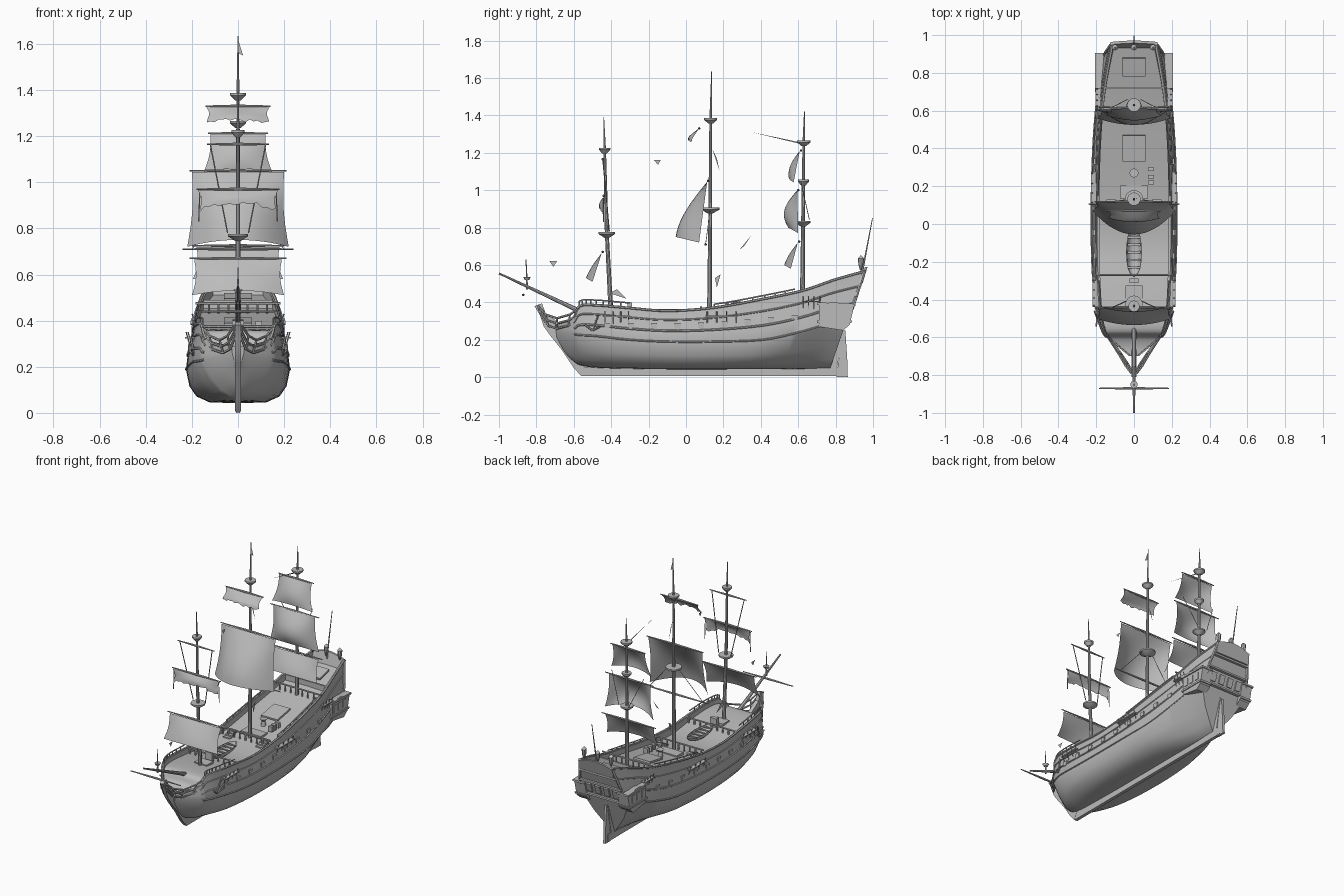
import bpy, bmesh, math, random
from mathutils import Vector, Matrix

if "Cube" in bpy.data.objects:
    bpy.data.objects.remove(bpy.data.objects["Cube"])

random.seed(3)
grey = bpy.data.materials.new("weathered grey")
grey.diffuse_color = (0.5, 0.5, 0.5, 1)
grey.use_nodes = True
grey.node_tree.nodes["Principled BSDF"].inputs["Base Color"].default_value = grey.diffuse_color


def finish(name, bm):
    bmesh.ops.recalc_face_normals(bm, faces=bm.faces)
    me = bpy.data.meshes.new(name)
    bm.to_mesh(me)
    bm.free()
    me.materials.append(grey)
    ob = bpy.data.objects.new(name, me)
    bpy.context.collection.objects.link(ob)
    return ob


def tube(name, pts, radii, n=8):
    """Round spar or rope through points; radii is one number or one per point."""
    bm = bmesh.new()
    pts = [Vector(p) for p in pts]
    if not isinstance(radii, (list, tuple)):
        radii = [radii] * len(pts)
    for a, b, ra, rb in zip(pts, pts[1:], radii, radii[1:]):
        d = b - a
        m = Matrix.Translation((a + b) / 2) @ d.to_track_quat('Z', 'Y').to_matrix().to_4x4()
        bmesh.ops.create_cone(bm, cap_ends=True, segments=n, radius1=ra, radius2=rb, depth=d.length, matrix=m)
    return finish(name, bm)


def box(name, c, s, rx=0):
    bm = bmesh.new()
    m = Matrix.Translation(c) @ Matrix.Rotation(rx, 4, 'X') @ Matrix.Diagonal((*s, 1))
    bmesh.ops.create_cube(bm, size=1, matrix=m)
    return finish(name, bm)


def plate(name, yz, x0, x1):
    """Side profile in y, z extruded from x0 to x1."""
    bm = bmesh.new()
    a = [bm.verts.new((x0, y, z)) for y, z in yz]
    b = [bm.verts.new((x1, y, z)) for y, z in yz]
    bm.faces.new(a)
    bm.faces.new(b[::-1])
    for i in range(len(yz)):
        j = (i + 1) % len(yz)
        bm.faces.new((a[i], a[j], b[j], b[i]))
    return finish(name, bm)


# Hull stations: y low, y high, keel z, floor w, max w, max z, top w, top z, deck z
ST = [(-.69, -.70, .20, .008, .025, .26, .025, .29, .28),
      (-.64, -.65, .12, .015, .09, .24, .085, .30, .28),
      (-.59, -.60, .075, .03, .15, .23, .14, .32, .30),
      (-.56, -.57, .062, .042, .17, .225, .158, .38, .35),
      (-.48, -.48, .05, .065, .197, .22, .178, .385, .355),
      (-.30, -.30, .045, .10, .217, .20, .19, .37, .335),
      (-.10, -.10, .042, .12, .225, .19, .195, .355, .31),
      (.15, .15, .042, .12, .225, .19, .195, .372, .335),
      (.40, .42, .042, .08, .217, .20, .187, .42, .385),
      (.58, .63, .042, .035, .203, .24, .172, .465, .43),
      (.70, .79, .045, .016, .187, .28, .15, .52, .47),
      (.77, .95, .045, .012, .172, .30, .12, .565, .51)]


def section(s):
    yb, yt, zb, wb, wm, zm, wt, zt, zd = s
    f = min(1, wb / .09)
    h, g = zm - zb, zt - zm
    p = [(0, zb), (wb, zb + .004), (wb + (wm - wb) * (.18 + .37 * f), zb + h * .2),
         (wb + (wm - wb) * (.55 + .3 * f), zb + h * .5), (wm, zm), (wm + (wt - wm) * .25, zm + g * .35),
         (wt + (wm - wt) * .25, zm + g * .7), (wt, zt), (wt - .012, zt), (wt - .012, zd), (0, zd + .004)]
    return [Vector((x, yb + (yt - yb) * (z - zb) / (zt - zb), z)) for x, z in p]


def catmull(a, b, c, d, t):
    return tuple(.5 * (2 * q + (r - p) * t + (2 * p - 5 * q + 4 * r - s) * t * t + (3 * q - p - 3 * r + s) * t ** 3)
                 for p, q, r, s in zip(a, b, c, d))


ext = [ST[0]] + ST + [ST[-1]]
SEC = [section(catmull(*ext[i:i + 4], k / 4)) for i in range(len(ST) - 1) for k in range(4)] + [section(ST[-1])]


def hull_x(y, z):
    """Half width of the hull at a side position."""
    row = []
    for s in SEC:
        for a, b in zip(s[:7], s[1:8]):
            if a.z <= z <= b.z:
                row.append(a.lerp(b, (z - a.z) / max(1e-6, b.z - a.z)))
                break
    for a, b in zip(row, row[1:]):
        if a.y <= y <= b.y:
            return a.lerp(b, (y - a.y) / max(1e-6, b.y - a.y)).x
    return .18


# Hull with bulwarks and deck
bm = bmesh.new()
rings = [[bm.verts.new(p) for p in s + [Vector((-q.x, q.y, q.z)) for q in s[-2:0:-1]]] for s in SEC]
for r, q in zip(rings, rings[1:]):
    for i in range(len(r)):
        j = (i + 1) % len(r)
        bm.faces.new((r[i], r[j], q[j], q[i]))
bm.faces.new(rings[0])
bm.faces.new(rings[-1])
finish("hull", bm)

# Keel, stem, sternpost, rudder
plate("keel", [(-.56, .005), (.84, .005), (.84, .055), (-.54, .055)], -.011, .011)
plate("stem", [(-.56, .005), (-.60, .05), (-.66, .14), (-.72, .215), (-.76, .27), (-.78, .33), (-.81, .38),
               (-.77, .395), (-.75, .34), (-.69, .30), (-.62, .25), (-.54, .05)], -.012, .012)
plate("sternpost", [(.74, .01), (.80, .01), (.845, .26), (.78, .26)], -.011, .011)
plate("rudder", [(.805, 0), (.865, 0), (.862, .1), (.852, .25), (.835, .25)], -.008, .008)

for s in (-1, 1):
    flip = lambda p: (p[0] * s, p[1], p[2])
    # Wales and top rails follow the hull lines
    for idx, r in ((4, .005), (5, .006), (6, .005), (7, .007)):
        tube("wale", [flip(q[idx]) for q in SEC[8:]], r, 6)
    # Forecastle railing and quarterdeck railing
    for lo, hi, h in ((-.57, -.30, .027), (.12, .62, .018)):
        run = [q[7] + Vector((-.006, 0, h)) for q in SEC if lo <= q[7].y <= hi]
        tube("railing", [flip(p) for p in run], .004, 6)
        for a, b in zip(run, run[1:]):
            tube("railing_post", [flip(a), flip(a - Vector((0, 0, h)))], .004, 6)
    # Beakhead rails and ribs
    top = [(.155, -.57, .37), (.125, -.62, .335), (.08, -.69, .315), (.045, -.75, .335), (.015, -.79, .38)]
    low = [(.145, -.58, .30), (.11, -.63, .275), (.065, -.69, .26), (.035, -.735, .275), (.012, -.775, .33)]
    mid = [Vector(a).lerp(Vector(b), .5) for a, b in zip(top, low)]
    for line in (top, mid, low):
        tube("head_rail", [flip(p) for p in line], .006, 6)
    for a, b in zip(top, low):
        tube("head_rib", [flip(a), flip(b)], .005, 6)
    # Quarter gallery with windows
    plate("quarter_gallery", [(.71, .27), (.84, .25), (.875, .28), (.90, .385), (.80, .40), (.71, .395)],
          s * .12, s * .198)
    plate("gallery_sill", [(.70, .29), (.885, .29), (.888, .302), (.70, .302)], s * .12, s * .204)
    plate("gallery_cornice", [(.70, .385), (.905, .38), (.905, .392), (.70, .40)], s * .12, s * .206)
    for y in (.74, .79, .84):
        box("gallery_window", (s * .199, y, .343), (.006, .03, .05))
    # Gunport lids along the side
    for i in range(9):
        y = -.42 + i * .125
        z = .275 + .1 * max(0, y) ** 1.5
        box("gunport", (s * hull_x(y, z), y, z), (.012, .032, .028))
    # Channels for the shrouds with deadeyes
    for y, z, l in ((-.37, .325, .14), (.19, .325, .17), (.67, .405, .1)):
        x = hull_x(y, z)
        box("channel", (s * (x + .01), y, z), (.035, l, .007))
        for k in range(4):
            tube("chain_plate", [(s * (x + .024), y + l * (k / 3 - .5) * .9, z + .025),
                                 (s * x, y + l * (k / 3 - .5) * .9, z - .06)], .003, 5)
    # Hanging anchor
    tube("anchor_shank", [(s * .19, -.50, .25), (s * .205, -.47, .33)], .005, 6)
    tube("anchor_arms", [(s * .20, -.54, .28), (s * .195, -.50, .25), (s * .21, -.46, .27)], .005, 6)
    # Carved stern side post and stairs
    tube("stern_post_trim", [(s * .165, .865, .30), (s * .15, .91, .43), (s * .118, .955, .57)], .009, 6)
    for k in range(4):
        box("stair", (s * .12, .06 + k * .02, .325 + k * .008), (.05, .02, .012))

# Transom: arched top board, ledges and windows
bm = bmesh.new()
arc = [(x / 10 * .125, .565 + .025 * math.cos(x / 10 * math.pi / 2)) for x in range(-10, 11)]
loop = [(-.125, .50)] + arc + [(.125, .50)]
f = bm.faces.new([bm.verts.new((x, .945 + (z - .55) * .3, z)) for x, z in loop])
g = bmesh.ops.extrude_face_region(bm, geom=[f])
bmesh.ops.translate(bm, verts=[v for v in g['geom'] if isinstance(v, bmesh.types.BMVert)], vec=(0, .014, 0))
finish("taffrail", bm)
for z, w in ((.31, .17), (.41, .155), (.49, .135)):
    box("transom_ledge", (0, .867 + (z - .31) * .33, z), (2 * w, .025, .012))
for i in range(4):
    box("stern_window", ((i - 1.5) * .065, .884, .36), (.038, .01, .06), -.33)
tube("flagstaff", [(0, .94, .55), (0, .997, .85)], [.005, .002], 6)
for x in (-.1, 0, .1):
    tube("stern_lantern", [(x, .935, .57), (x, .935, .60), (x, .935, .635), (x, .935, .65)], [.004, .013, .016, .003])

# Deck fittings
box("hatch_grating", (0, .40, .395), (.12, .14, .012), .17)
box("waist_hatch", (0, .17, .345), (.15, .07, .02))
box("fore_hatch", (0, -.36, .35), (.09, .07, .015))
box("poop_front", (0, .72, .46), (.30, .012, .06))
box("skylight", (0, .83, .50), (.12, .1, .015), .25)
for y, z in ((-.27, .365), (.08, .375), (.62, .475)):
    tube("cross_rail", [(-.185, y, z), (.185, y, z)], .006, 6)
    for i in range(9):
        tube("rail_post", [((i - 4) * .042, y, z), ((i - 4) * .042, y, z - .045)], .005, 6)
tube("capstan", [(0, .27, .35), (0, .27, .39), (0, .27, .405)], [.016, .012, .024], 12)
box("belfry", (0, -.30, .37), (.05, .025, .06))
for y in (.22, .25, .29):
    box("deck_chest", (.09, y, .38), (.03, .02, .035))

# Ship's boat with thwarts
bm = bmesh.new()
bmesh.ops.create_uvsphere(bm, u_segments=16, v_segments=10, radius=1,
                          matrix=Matrix.Translation((0, -.15, .365)) @ Matrix.Diagonal((.042, .13, .045, 1)))
bmesh.ops.delete(bm, geom=[v for v in bm.verts if v.co.z > .367], context='VERTS')
finish("ships_boat", bm)
for k in range(5):
    box("boat_thwart", (0, -.23 + k * .04, .358), (.07, .012, .005))

# Masts with round tops
masts = [("fore", [(-.40, .32), (-.425, .80), (-.435, 1.22), (-.44, 1.39)], [(.77, .045), (1.22, .03)]),
         ("main", [(.125, .30), (.13, .92), (.132, 1.38), (.137, 1.635)], [(.90, .05), (1.38, .035)]),
         ("mizzen", [(.622, .42), (.626, .85), (.63, 1.26), (.633, 1.42)], [(.83, .04), (1.05, .03), (1.26, .036)])]
for n, p, tops in masts:
    tube(n + "_mast", [(0, y, z) for y, z in p], [.013, .010, .007, .002], 10)
    for z, r in tops:
        y = next(a[0] + (b[0] - a[0]) * (z - a[1]) / (b[1] - a[1]) for a, b in zip(p, p[1:]) if a[1] <= z <= b[1])
        tube(n + "_top", [(0, y, z - .025), (0, y, z - .004), (0, y, z + .006)], [.012, r, r], 14)
tube("bowsprit", [(0, -.55, .345), (0, -1.0, .555)], [.013, .005])
tube("sprit_topmast", [(0, -.85, .47), (0, -.855, .63)], [.006, .002])
tube("sprit_top", [(0, -.85, .52), (0, -.85, .535)], [.012, .02], 10)

# Yards: half width, y, z
for w, y, z in ((.24, .105, .71), (.21, .118, 1.05), (.14, .07, 1.33), (.21, -.445, .67), (.18, -.44, .97),
                (.135, -.445, 1.165), (.20, .605, .725), (.18, .60, 1.0), (.13, .615, 1.212), (.185, -.87, .44)):
    tube("yard", [(-w, y, z), (0, y, z), (w, y, z)], [.003, .007, .003])


def sail(name, zt, zb, wt, wb, yt, yb, belly, arch, curve=.5, ragged=0):
    bm = bmesh.new()
    nu, nv = 16, 10
    g = []
    for j in range(nv + 1):
        v = j / nv
        row = []
        for i in range(nu + 1):
            u = 2 * i / nu - 1
            c = 1 - u * u
            w = wt + (wb - wt) * v - .012 * math.sin(v * math.pi)
            z = zt + (zb - zt) * v + arch * c * v - ragged * random.random() * (j == nv)
            row.append(bm.verts.new((u * w, yt + (yb - yt) * v - belly * c * math.sin(v * math.pi * curve), z)))
        g.append(row)
    for j in range(nv):
        for i in range(nu):
            bm.faces.new((g[j][i], g[j][i + 1], g[j + 1][i + 1], g[j + 1][i]))
    return finish(name, bm)


# Set sails and half furled sails
sail("main_topsail", 1.045, .72, .20, .22, .113, .07, .125, .03)
sail("main_topgallant", 1.33, 1.27, .14, .135, .07, .03, .02, .01, ragged=.02)
sail("fore_course", .665, .51, .19, .20, -.45, -.50, .035, .02)
sail("fore_topsail_remnant", .965, .89, .175, .165, -.44, -.445, .02, .03, ragged=.02)
sail("mizzen_course", .72, .58, .18, .195, .598, .56, .035, .02)
sail("mizzen_topsail", 1.0, .77, .155, .18, .595, .60, .075, .03, .75)
sail("mizzen_topgallant", 1.21, 1.04, .12, .15, .608, .575, .035, .02, .75)

# Ropes hanging from the topsail yards
for s in (-1, 1):
    tube("fore_lift", [(s * .12, -.445, 1.165), (s * .045, -.41, .78)], .003, 5)
    tube("main_lift", [(s * .2, .105, .71), (s * .035, .13, .90)], .002, 5)
    tube("mizzen_lift", [(s * .12, .615, 1.04), (s * .035, .66, .84)], .002, 5)
    tube("hanging_rope", [(s * .165, -.44, .96), (s * .17, -.44, .83)], .003, 5)


def scrap(name, *pts):
    bm = bmesh.new()
    bm.faces.new([bm.verts.new(p) for p in pts])
    finish(name, bm)


# Pennant and torn scraps of canvas
scrap("pennant", (0, .137, 1.62), (.022, .132, 1.55), (0, .135, 1.56))
scrap("staysail_scrap", (0, .35, 1.31), (0, .60, 1.258), (0, .60, 1.25))
scrap("staysail_scrap", (0, .285, .68), (0, .35, .76), (0, .31, .70))
scrap("staysail_scrap", (0, -.17, 1.16), (0, -.135, 1.16), (0, -.15, 1.135))
scrap("jib_scrap", (0, -.73, .62), (0, -.69, .62), (0, -.71, .59))
scrap("main_scrap", (0, .155, .53), (0, .185, .55), (0, .165, .48))
scrap("main_scrap", (0, .14, 1.22), (0, .18, 1.10), (0, .165, 1.17))
scrap("fore_scrap", (0, -.41, .45), (0, -.32, .42), (0, -.37, .47))

# Smooth shading with sharp edges kept
for ob in bpy.data.objects:
    ob.select_set(True)
    bpy.context.view_layer.objects.active = ob
bpy.ops.object.shade_smooth_by_angle(angle=math.radians(35))
